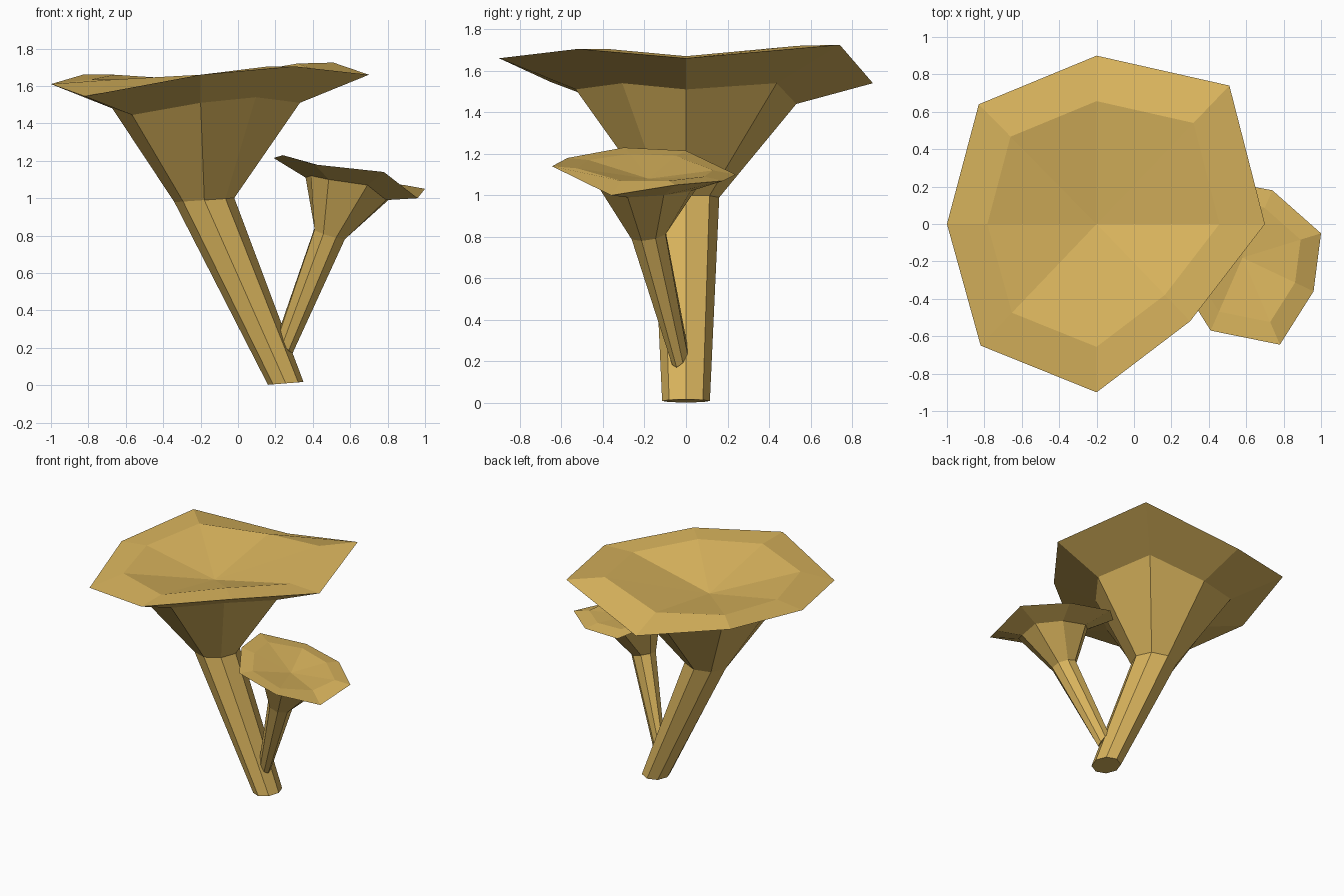
import bpy, bmesh, math
from mathutils import Vector

if "Cube" in bpy.data.objects:
    bpy.data.objects.remove(bpy.data.objects["Cube"])

tan = bpy.data.materials.new("mushroom tan")
tan.diffuse_color = (0.70, 0.46, 0.11, 1)
tan.use_nodes = True
tan.node_tree.nodes["Principled BSDF"].inputs["Base Color"].default_value = tan.diffuse_color


def ring(center, radius, tilt, angle0=0, ry=None):
    """Eight-sided ring whose height tilts with x and y."""
    c = Vector(center)
    pts = []
    for i in range(8):
        a = angle0 + i * math.pi / 4
        x, y = radius * math.cos(a), (ry or radius) * math.sin(a)
        pts.append(c + Vector((x, y, x * tilt[0] + y * tilt[1])))
    return pts


def loft(name, rings, top):
    """Skin the rings bottom to top, cap the base, fan the top to its centre."""
    bm = bmesh.new()
    vr = [[bm.verts.new(p) for p in r] for r in rings]
    for a, b in zip(vr, vr[1:]):
        for i in range(8):
            j = (i + 1) % 8
            bm.faces.new((a[i], a[j], b[j], b[i]))
    bm.faces.new(vr[0][::-1])
    t = bm.verts.new(top)
    for i in range(8):
        bm.faces.new((vr[-1][i], vr[-1][(i + 1) % 8], t))
    bmesh.ops.recalc_face_normals(bm, faces=bm.faces)
    me = bpy.data.meshes.new(name)
    bm.to_mesh(me)
    bm.free()
    me.materials.append(tan)
    ob = bpy.data.objects.new(name, me)
    bpy.context.collection.objects.link(ob)
    return ob


def scaled(rim, top, k, heights):
    """Rim shrunk toward the cap centre, with new heights."""
    return [Vector((top[0] + (p[0] - top[0]) * k, top[1] + (p[1] - top[1]) * k, z))
            for p, z in zip(rim, heights)]


# Large mushroom: stem, flared funnel, wavy rim, shallow dish
rim = [(0.70, 0, 1.66), (0.51, 0.74, 1.725), (-0.2, 0.90, 1.54), (-0.83, 0.64, 1.66),
       (-1, 0, 1.61), (-0.82, -0.65, 1.545), (-0.2, -0.90, 1.66), (0.30, -0.52, 1.705)]
top = (-0.2, 0, 1.525)
under = scaled(rim, top, 0.59, [1.51, 1.54, 1.44, 1.50, 1.48, 1.445, 1.51, 1.54])
dish = scaled(rim, top, 0.73, [1.67, 1.72, 1.63, 1.66, 1.635, 1.635, 1.66, 1.705])
loft("large_mushroom", [ring((0.255, 0, 0.01), 0.095, (0.08, 0), 0, 0.115),
                        ring((-0.18, 0, 0.99), 0.16, (0.07, 0)),
                        under, rim, dish], top)

# Small mushroom branching off the large stem
rim = [(1.0, -0.05, 1.05), (0.74, 0.18, 1.07), (0.42, 0.24, 1.10), (0.19, 0, 1.215),
       (0.24, -0.30, 1.23), (0.41, -0.57, 1.18), (0.78, -0.645, 1.14), (0.96, -0.36, 1.0)]
top = (0.58, -0.18, 1.08)
under = scaled(rim, top, 0.56, [1.0, 1.02, 1.04, 1.11, 1.12, 1.10, 1.07, 0.99])
dish = scaled(rim, top, 0.74, [1.07, 1.09, 1.12, 1.19, 1.20, 1.17, 1.13, 1.07])
loft("small_mushroom", [ring((0.255, -0.03, 0.23), 0.04, (-1.3, 0.7), math.pi / 8),
                        ring((0.49, -0.18, 0.81), 0.088, (-0.3, 0.15), math.pi / 8),
                        under, rim, dish], top)
